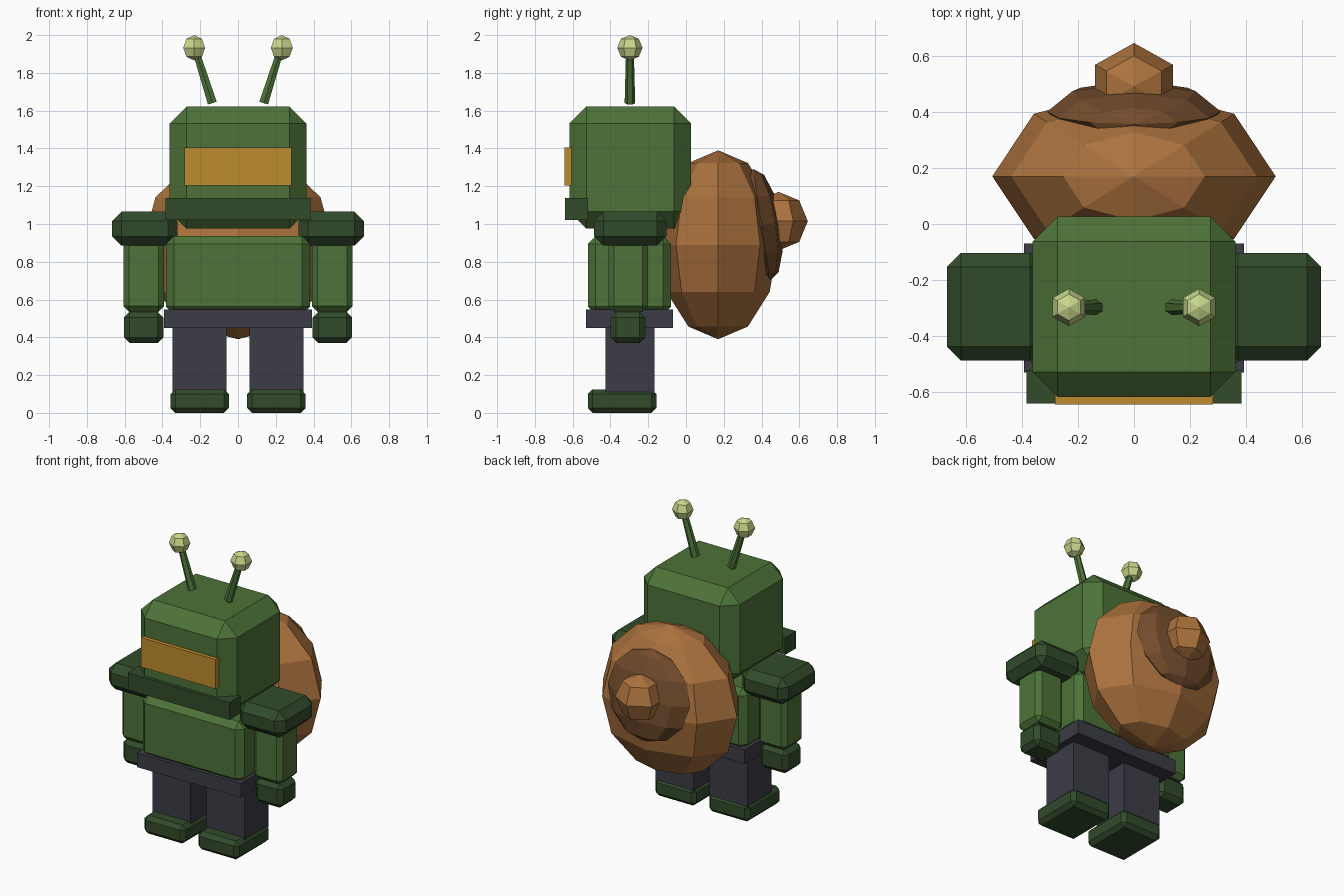
import bpy, math
from mathutils import Vector

cube = bpy.data.objects.get("Cube")
if cube:
    bpy.data.objects.remove(cube, do_unlink=True)


def material(name, r, g, b):
    m = bpy.data.materials.new(name)
    m.use_nodes = True
    m.diffuse_color = (r, g, b, 1)
    m.node_tree.nodes["Principled BSDF"].inputs["Base Color"].default_value = (r, g, b, 1)
    return m


GREEN = material("leaf green", 0.074, 0.171, 0.040)
DARK = material("dark green", 0.032, 0.070, 0.024)
SLATE = material("slate", 0.045, 0.045, 0.061)
AMBER = material("amber", 0.515, 0.262, 0.026)
SHELL = material("shell brown", 0.413, 0.170, 0.048)
WHORL = material("dark shell brown", 0.175, 0.073, 0.026)
PALE = material("pale lime", 0.577, 0.680, 0.262)


def finish(name, mat):
    ob = bpy.context.object
    ob.name = name
    ob.data.materials.append(mat)
    return ob


def box(name, mat, x, y, z, bevel=0):
    """Box spanning the given (min, max) ranges, with chamfered edges."""
    spans = (x, y, z)
    bpy.ops.mesh.primitive_cube_add(size=1, location=[(a + b) / 2 for a, b in spans])
    ob = finish(name, mat)
    ob.scale = [b - a for a, b in spans]
    bpy.ops.object.transform_apply(location=False, rotation=False, scale=True)
    if bevel:
        mod = ob.modifiers.new("Chamfer", 'BEVEL')
        mod.width = bevel
        mod.segments = 1
    return ob


def ball(name, mat, centre, radii, segments, rings, tilt=0):
    bpy.ops.mesh.primitive_uv_sphere_add(segments=segments, ring_count=rings, radius=1,
                                         location=centre, rotation=(tilt, 0, 0))
    ob = finish(name, mat)
    ob.scale = radii
    return ob


def stalk(name, mat, start, end, r1, r2):
    a, b = Vector(start), Vector(end)
    bpy.ops.mesh.primitive_cone_add(vertices=6, radius1=r1, radius2=r2,
                                    depth=(b - a).length, location=(a + b) / 2)
    ob = finish(name, mat)
    ob.rotation_euler = (0, math.atan2(b.x - a.x, b.z - a.z), 0)
    return ob


# Head with visor and jaw guard
box("head", GREEN, (-0.362, 0.362), (-0.617, 0.027), (0.975, 1.622), 0.09)
box("visor", AMBER, (-0.282, 0.282), (-0.643, -0.58), (1.205, 1.405))
box("jaw_guard", DARK, (-0.383, 0.383), (-0.64, -0.52), (1.02, 1.137))

# Body
box("torso", GREEN, (-0.382, 0.382), (-0.52, -0.08), (0.52, 0.937), 0.042)
box("belt", SLATE, (-0.392, 0.392), (-0.53, -0.07), (0.45, 0.547))

# Paired limbs and antennae
for side, s in (("left", 1), ("right", -1)):
    def pair(name, mat, x, y, z, bevel=0):
        box(side + "_" + name, mat, sorted((s * x[0], s * x[1])), y, z, bevel)

    pair("shoulder_pad", DARK, (0.32, 0.667), (-0.487, -0.103), (0.885, 1.065), 0.05)
    pair("arm", GREEN, (0.392, 0.606), (-0.41, -0.2), (0.535, 0.96), 0.03)
    pair("hand", DARK, (0.395, 0.604), (-0.4, -0.215), (0.37, 0.535), 0.03)
    pair("leg", SLATE, (0.06, 0.347), (-0.427, -0.168), (0.1, 0.46))
    pair("shoe", DARK, (0.048, 0.358), (-0.52, -0.157), (0, 0.125), 0.026)

    stalk(side + "_antenna_stalk", GREEN, (s * 0.136, -0.297, 1.64),
          (s * 0.22, -0.297, 1.905), 0.028, 0.021)
    ball(side + "_antenna_tip", PALE, (s * 0.232, -0.297, 1.933), (0.067,) * 3, 6, 4)

# Snail shell of three whorls
ball("shell_body", SHELL, (0, 0.17, 0.89), (0.505, 0.315, 0.5), 8, 6)
ball("shell_whorl", WHORL, (0, 0.4, 0.995), (0.31, 0.105, 0.3), 8, 6, math.radians(8.5))
ball("shell_tip", SHELL, (0, 0.49, 1.015), (0.16, 0.155, 0.155), 6, 4)
